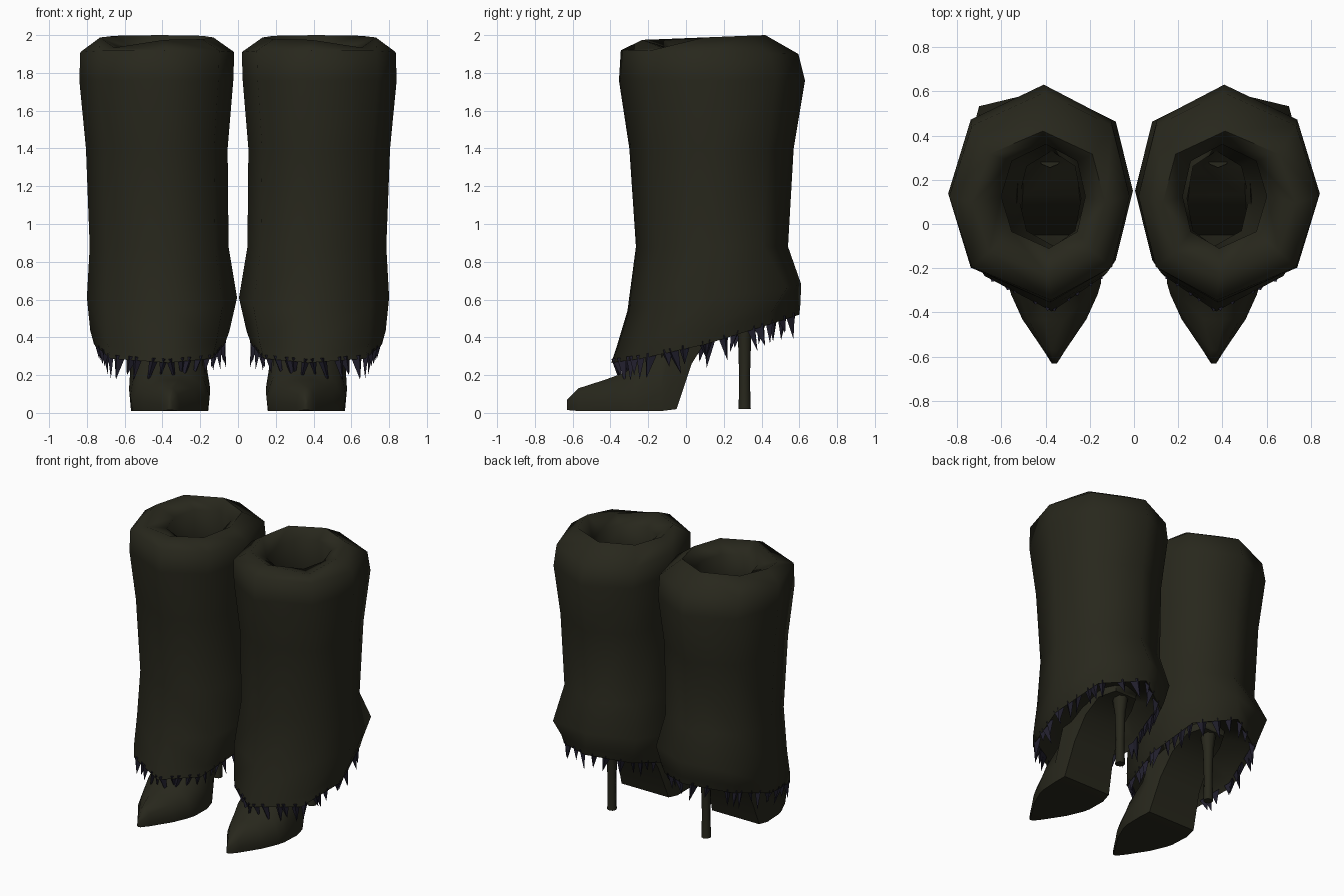
import bpy, bmesh, math, random
from mathutils import Vector, Matrix

cube = bpy.data.objects.get("Cube")
if cube:
    bpy.data.objects.remove(cube, do_unlink=True)


def material(name, rgb):
    m = bpy.data.materials.new(name)
    m.use_nodes = True
    col = (*rgb, 1)
    m.diffuse_color = col
    bsdf = m.node_tree.nodes["Principled BSDF"]
    bsdf.inputs["Base Color"].default_value = col
    bsdf.inputs["Roughness"].default_value = 0.9
    return m


LEATHER = material("dark olive leather", (0.0208, 0.0204, 0.0118))
FRINGE = material("dark navy fringe", (0.0150, 0.0135, 0.0260))


def finish(name, bm, mat, side, angle=None):
    """Turn a bmesh built for the left boot into an object, flipped when side is -1."""
    bm.transform(Matrix.Diagonal((side, 1, 1, 1)))
    bmesh.ops.recalc_face_normals(bm, faces=bm.faces)
    me = bpy.data.meshes.new(name)
    bm.to_mesh(me)
    bm.free()
    me.materials.append(mat)
    ob = bpy.data.objects.new(name, me)
    bpy.context.collection.objects.link(ob)
    if angle:
        bpy.ops.object.select_all(action='DESELECT')
        ob.select_set(True)
        bpy.context.view_layer.objects.active = ob
        bpy.ops.object.shade_smooth_by_angle(angle=math.radians(angle))
    return ob


def loft(rings, closed=False, caps=False):
    """Bridge successive rings of points with quads."""
    bm = bmesh.new()
    loops = [[bm.verts.new(p) for p in r] for r in rings]
    pairs = list(zip(loops, loops[1:]))
    if closed:
        pairs.append((loops[-1], loops[0]))
    for a, b in pairs:
        n = len(a)
        for i in range(n):
            j = (i + 1) % n
            bm.faces.new((a[i], a[j], b[j], b[i]))
    if caps:
        bm.faces.new(loops[0])
        bm.faces.new(loops[-1])
    return bm


def shaft_ring(x0, x1, y0, y1, z0, z1, sag=0):
    """Eight-sided ring; z runs from z0 at the front to z1 at the back, sagging at the sides."""
    cx, cy, hx, hy = (x0 + x1) / 2, (y0 + y1) / 2, (x1 - x0) / 2, (y1 - y0) / 2
    pts = []
    for i in range(8):
        a = i * math.pi / 4
        c, s = math.cos(a), math.sin(a)
        z = z0 + (z1 - z0) * (s + 1) / 2 - sag * c * c
        if i % 2:
            c *= 1.14 if c < 0 else 1.06
            s *= 0.96
        # front and back ridges lean towards the inner side
        lean = {6: 0.13, 2: 0.06}.get(i, 0)
        pts.append(Vector((cx + hx * (c - lean), cy + hy * s, z)))
    return pts


# Shaft rings: x0, x1, y front, y back, z front, z back, sag
SHAFT = [shaft_ring(*r) for r in (
    (0.07, 0.762, -0.395, 0.60, 0.265, 0.52, 0.03),
    (0.045, 0.782, -0.37, 0.605, 0.34, 0.57, 0.02),
    (0.005, 0.80, -0.31, 0.61, 0.54, 0.68),
    (0.05, 0.785, -0.265, 0.54, 0.88, 0.88),
    (0.055, 0.805, -0.30, 0.57, 1.40, 1.40),
    (0.025, 0.84, -0.355, 0.63, 1.76, 1.76),
    (0.02, 0.835, -0.345, 0.595, 1.92, 1.90),
    (0.13, 0.73, -0.23, 0.42, 1.975, 2.0),
    # opening and lining, narrowing to the foot
    (0.22, 0.60, -0.11, 0.36, 1.91, 1.93),
    (0.20, 0.62, -0.14, 0.39, 1.70, 1.70),
    (0.19, 0.62, -0.15, 0.40, 0.90, 0.90),
    (0.24, 0.52, -0.10, 0.33, 0.38, 0.60),
    # underside, back out to the hem
    (0.10, 0.73, -0.33, 0.55, 0.33, 0.56, 0.03))]
HEM = SHAFT[0]
SHAFT[2][1] += Vector((0.0, 0.07, 0.0))    # bulge at the outer back of the ankle
SHAFT[7][7].z -= 0.045                     # dip in the rim

# Shoe cross-sections: closed over the foot, and scooped open behind it
CLOSED = [(-0.95, 0), (0.95, 0), (1, 0.3), (0.82, 0.72), (0.32, 1),
          (-0.32, 1), (-0.82, 0.72), (-1, 0.3)]
SCOOPED = [(-0.95, 0), (0.95, 0), (1, 0.5), (0.95, 1), (0.8, 0.12),
           (-0.8, 0.12), (-0.95, 1), (-1, 0.5)]

# Shoe stations: y, centre x, half width, bottom z, top z, section
SHOE = [
    (-0.63, 0.36, 0.012, 0.015, 0.07, CLOSED),
    (-0.57, 0.36, 0.05, 0.01, 0.13, CLOSED),
    (-0.43, 0.36, 0.145, 0.01, 0.175, CLOSED),
    (-0.32, 0.36, 0.195, 0.01, 0.215, CLOSED),
    (-0.27, 0.36, 0.21, 0.01, 0.265, CLOSED),
    (-0.13, 0.362, 0.215, 0.01, 0.40, CLOSED),
    (-0.05, 0.365, 0.20, 0.02, 0.46, SCOOPED),
    (0.03, 0.37, 0.175, 0.26, 0.54, SCOOPED),
    (0.13, 0.375, 0.16, 0.42, 0.60, SCOOPED),
    (0.26, 0.38, 0.15, 0.50, 0.64, SCOOPED),
    (0.37, 0.38, 0.09, 0.52, 0.64, CLOSED)]

# Heel: z, radius
HEEL = [(0.02, 0.033), (0.05, 0.031), (0.20, 0.029), (0.40, 0.035), (0.54, 0.055)]


def fringe():
    """Uneven flat-sided spikes hanging from the hem."""
    rng = random.Random(4)
    bm = bmesh.new()
    centre = sum(HEM, Vector()) / len(HEM)
    for i in range(8):
        a, b = HEM[i], HEM[(i + 1) % 8]
        count = 3 if i in (1, 2) else 5
        for k in range(count):
            p = a.lerp(b, (k + rng.uniform(0.2, 0.8)) / count)
            out = p - centre
            out.z = 0
            out.normalize()
            p = p - out * 0.026 + Vector((0, 0, 0.02))
            along = (b - a).normalized()
            length = rng.uniform(0.09, 0.15)
            d = Vector((0, 0, -1)) + out * rng.uniform(-0.15, 0.25)
            d += along * rng.uniform(-0.3, 0.3)
            w = rng.uniform(0.024, 0.036)
            base = [bm.verts.new(v) for v in (p - along * w, p + along * w, p + out * 0.035)]
            tip = bm.verts.new(p + d * length)
            bm.faces.new(base)
            for j in range(3):
                bm.faces.new((base[j], base[(j + 1) % 3], tip))
    return bm


for label, side in (("left", 1), ("right", -1)):
    finish(label + "_shaft", loft(SHAFT, closed=True), LEATHER, side, 75)
    shoe = [[(cx + u * w, y, z0 + v * (z1 - z0)) for u, v in section]
            for y, cx, w, z0, z1, section in SHOE]
    finish(label + "_shoe", loft(shoe, caps=True), LEATHER, side, 60)
    heel = [[(0.38 + r * math.cos(k * math.pi / 4), 0.31 + r * math.sin(k * math.pi / 4), z)
             for k in range(8)] for z, r in HEEL]
    finish(label + "_heel", loft(heel, caps=True), LEATHER, side, 50)
    finish(label + "_fringe", fringe(), FRINGE, side)
